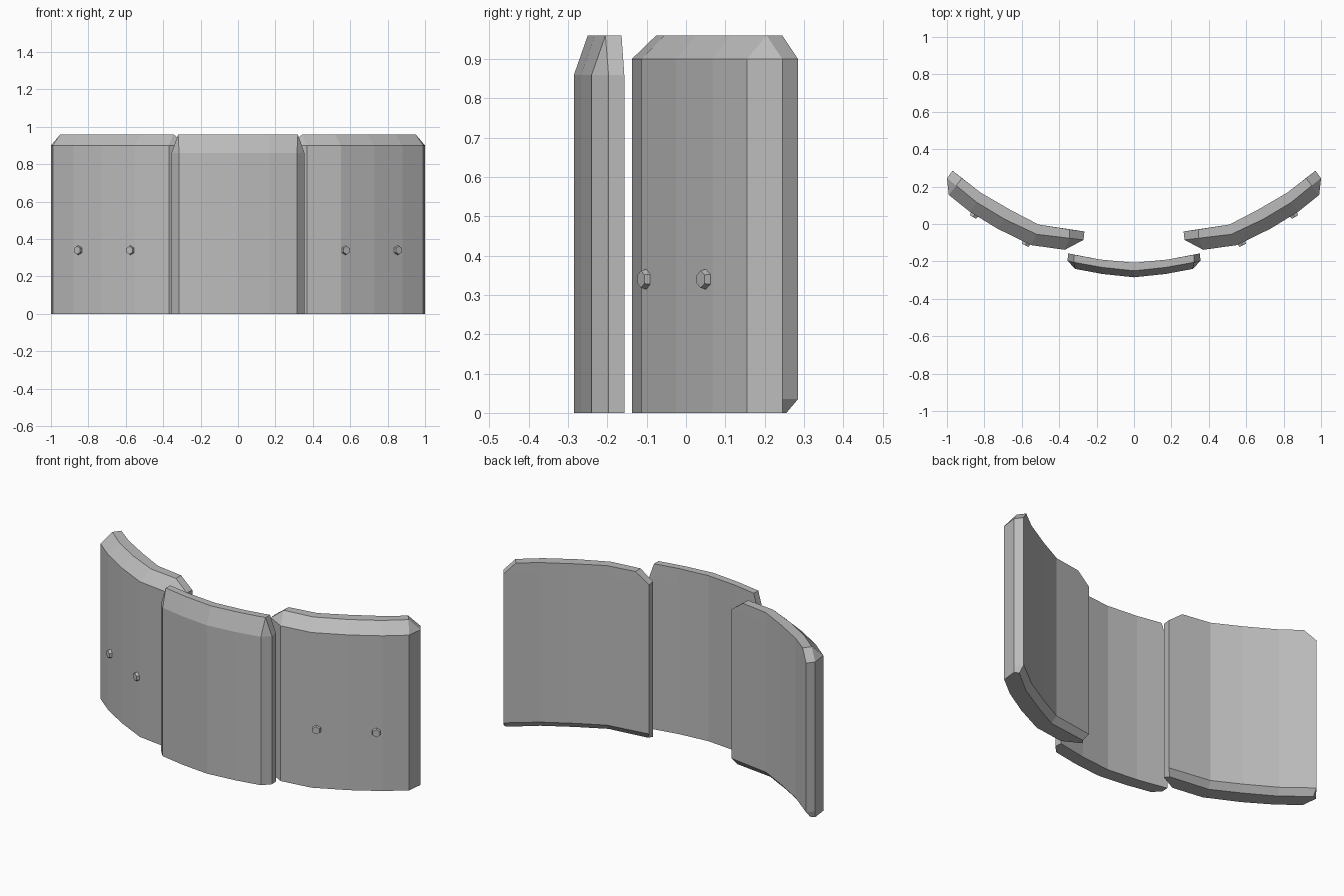
import bpy, bmesh
from mathutils import Vector, Matrix

if "Cube" in bpy.data.objects:
    bpy.data.objects.remove(bpy.data.objects["Cube"], do_unlink=True)

grey = bpy.data.materials.new("plain_grey")
grey.use_nodes = True
grey.diffuse_color = (0.5, 0.5, 0.5, 1)
grey.node_tree.nodes["Principled BSDF"].inputs["Base Color"].default_value = (0.5, 0.5, 0.5, 1)


def finish(bm, name):
    bmesh.ops.recalc_face_normals(bm, faces=bm.faces)
    mesh = bpy.data.meshes.new(name)
    bm.to_mesh(mesh)
    bm.free()
    mesh.materials.append(grey)
    obj = bpy.data.objects.new(name, mesh)
    bpy.context.collection.objects.link(obj)
    return obj


def plate(name, rings, sign=1):
    """Skin a stack of (height, outline) rings and cap both ends."""
    bm = bmesh.new()
    loops = [[bm.verts.new((sign * x, y, z)) for x, y in pts] for z, pts in rings]
    count = len(loops[0])
    for low, high in zip(loops, loops[1:]):
        for i in range(count):
            j = (i + 1) % count
            bm.faces.new((low[i], low[j], high[j], high[i]))
    bm.faces.new(loops[0])
    bm.faces.new(loops[-1])
    # end corners converge at the top
    bmesh.ops.remove_doubles(bm, verts=bm.verts, dist=0.0005)
    return finish(bm, name)


def bolt(name, x, y, normal, sign):
    bm = bmesh.new()
    bmesh.ops.create_cone(bm, cap_ends=True, segments=6, radius1=0.029,
                          radius2=0.022, depth=0.03)
    n = Vector((sign * normal[0], normal[1], 0)).normalized()
    turn = n.to_track_quat('Z', 'Y').to_matrix().to_4x4()
    bm.transform(Matrix.Translation((sign * x, y, 0.34)) @ turn)
    return finish(bm, name)


# Centre plate: bowed front, thin, bevelled along the top
front = [(-.315, -.24), (-.17, -.267), (0, -.285), (.17, -.267), (.315, -.24)]
back = [(.353, -.157), (.18, -.19), (0, -.207), (-.18, -.19), (-.353, -.157)]
body = [(-.355, -.197)] + front + [(.355, -.197)] + back
tip = (.32, -.205)
crest_front = [(-tip[0], tip[1])] * 2 + [(x, y + .035) for x, y in front[1:-1]] + [tip] * 2
crest_back = [(.32, -.164)] + back[1:-1] + [(-.32, -.164)]
plate("centre_plate", [(0, body), (.86, body), (.96, crest_front + crest_back)])

# Side plates: curved wings with top bevel and lower rear bevel
front = [(.37, -.138), (.55, -.113), (.73, -.025), (.88, .067), (.99, .155)]
back = [(.97, .285), (.82, .168), (.66, .075), (.51, -.003), (.265, -.04)]
body = [(.27, -.085)] + front + [(1.0, .245)] + back
crest_front = [(.345, -.076)] * 2 + [(.52, -.055), (.69, .025), (.84, .115)] + [(.95, .205)] * 2
crest_back = [(.92, .245)] + back[1:-1] + [(.345, -.029)]
foot_back = []
for b, f in zip(back, reversed(front)):
    p = Vector(b) + (Vector(f) - Vector(b)).normalized() * .03
    foot_back.append(tuple(p))
foot = body[:7] + foot_back
for side, s in (("left", 1), ("right", -1)):
    plate(side + "_plate", [(0, foot), (.035, body), (.9, body), (.96, crest_front + crest_back)], s)
    bolt(side + "_inner_bolt", .575, -.101, (.44, -.9), s)
    bolt(side + "_outer_bolt", .853, .05, (.52, -.85), s)
